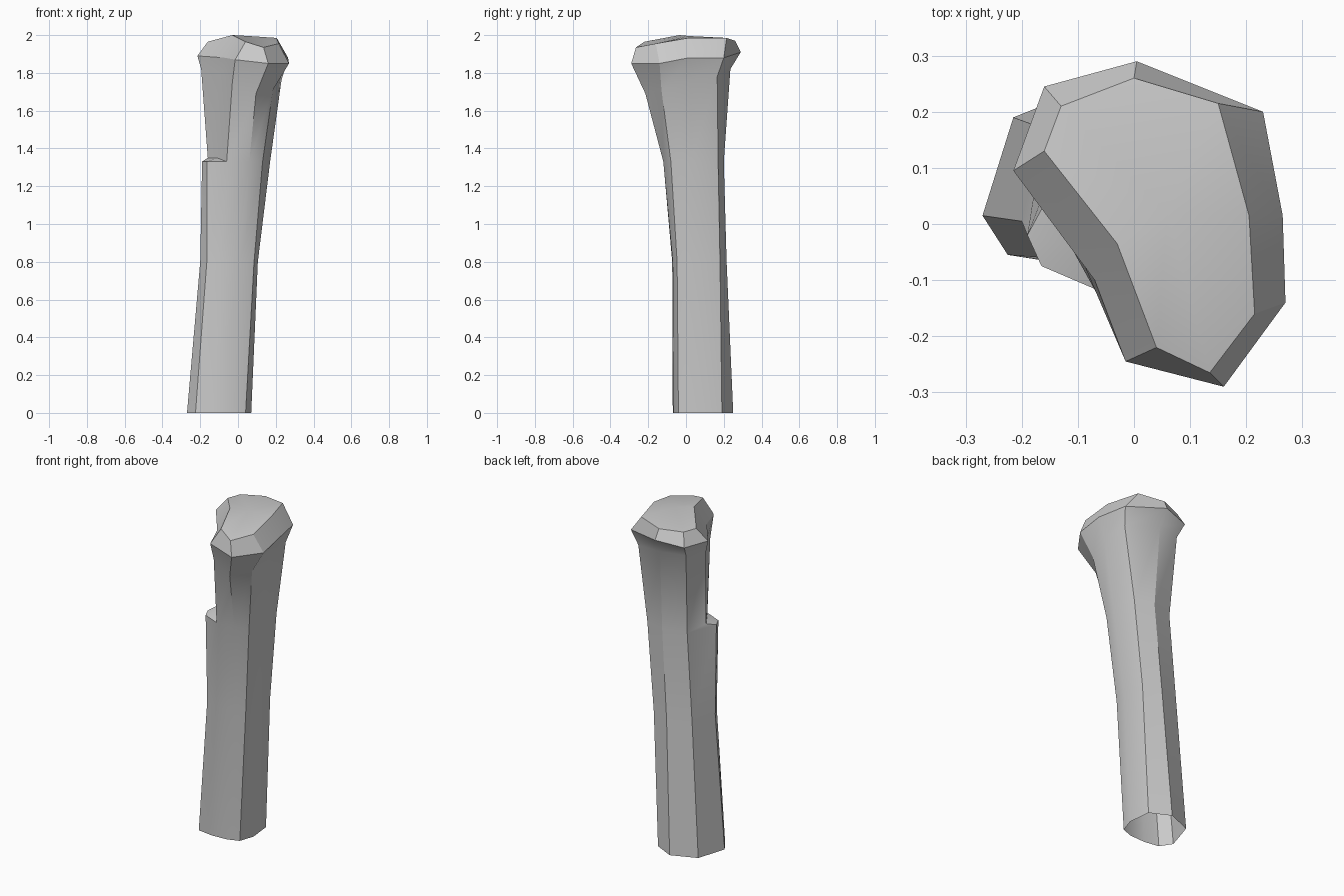
import bpy
import bmesh
from math import radians

if "Cube" in bpy.data.objects:
    bpy.data.objects.remove(bpy.data.objects["Cube"], do_unlink=True)

UNIT = 0.01  # profiles are written in hundredths


def make_material(name, color):
    material = bpy.data.materials.new(name)
    material.use_nodes = True
    material.diffuse_color = color
    material.node_tree.nodes["Principled BSDF"].inputs["Base Color"].default_value = color
    return material


def level(outline, heights):
    """Give each outline point its height (one for all, or one each)."""
    if not isinstance(heights, list):
        heights = [heights] * len(outline)
    return [(x, y, z) for (x, y), z in zip(outline, heights)]


def add_ring(bm, points):
    return [bm.verts.new([c * UNIT for c in point]) for point in points]


def bridge(bm, lower, upper):
    count = len(lower)
    for i in range(count):
        j = (i + 1) % count
        bm.faces.new((lower[i], lower[j], upper[j], upper[i]))


# Cross-sections, counter-clockwise from the front left corner
foot = level([(-13, -7), (-3, -6.5), (4, -4), (7, 5), (5.5, 19),
              (-6.5, 25), (-21.5, 19), (-27, 1.5), (-22.5, -5.5)], 0)
waist = level([(-10, -7.3), (1, -7), (8.5, -4.7), (10.5, 4), (9, 18),
               (-2, 21.5), (-16, 17), (-20, 0.5), (-16.5, -6)], 80)
shelf_outer = level([(-6, -12), (6, -12), (13, -8), (17, 2.5), (14, 17),
                     (2, 20), (-12, 16), (-19, -2), (-16.5, -7.5)], 133)

# The broken ledge: the two right-hand corners step inwards
shelf_inner = list(shelf_outer)
shelf_inner[-2:] = [(-16, 3.5, 135), (-11, -4.5, 135)]

neck = level([(-3, -19), (9.5, -21.5), (18.5, -13), (23, 2), (20.5, 16.5),
              (1, 23.5), (-14, 20), (-19.5, 8.5), (-9, -7)],
             [175, 169, 171, 176, 178, 182, 182, 182, 180])
rim = level([(-1.5, -24.5), (16, -29), (27, -14), (26.5, 1.5), (23, 20),
             (0.5, 29), (-16, 24.5), (-21.5, 9.5), (-7, -10)],
            [187, 185, 185, 188, 188, 191, 189, 189, 188])
crown = level([(4, -22), (13.5, -26.5), (21.5, -16), (20.5, 1.5), (15, 21.5),
               (0, 26), (-13, 21), (-16, 13), (-3, -3.5)],
              [196.5, 193.5, 195.5, 198.5, 198.5, 197, 196.5, 196.5, 200])

# Loft the shaft and head; the foot stays open
bm = bmesh.new()
rings = [add_ring(bm, points)
         for points in (foot, waist, shelf_outer, shelf_inner, neck, rim, crown)]
for lower, upper in zip(rings, rings[1:]):
    bridge(bm, lower, upper)

# Close the crown with a gently domed fan
peak = bm.verts.new((0.06, 0.02, 1.995))
top = rings[-1]
for i, vert in enumerate(top):
    bm.faces.new((vert, top[(i + 1) % len(top)], peak))

# Merge the section corners that the ledge does not move
bmesh.ops.remove_doubles(bm, verts=bm.verts[:], dist=0.0005)
bmesh.ops.recalc_face_normals(bm, faces=bm.faces[:])

mesh = bpy.data.meshes.new("bone_shaft")
bm.to_mesh(mesh)
bm.free()
bone = bpy.data.objects.new("bone_shaft", mesh)
bpy.context.collection.objects.link(bone)
mesh.materials.append(make_material("pale_grey", (0.6, 0.6, 0.6, 1.0)))

bpy.ops.object.select_all(action="DESELECT")
bone.select_set(True)
bpy.context.view_layer.objects.active = bone
bpy.ops.object.shade_smooth_by_angle(angle=radians(30))
